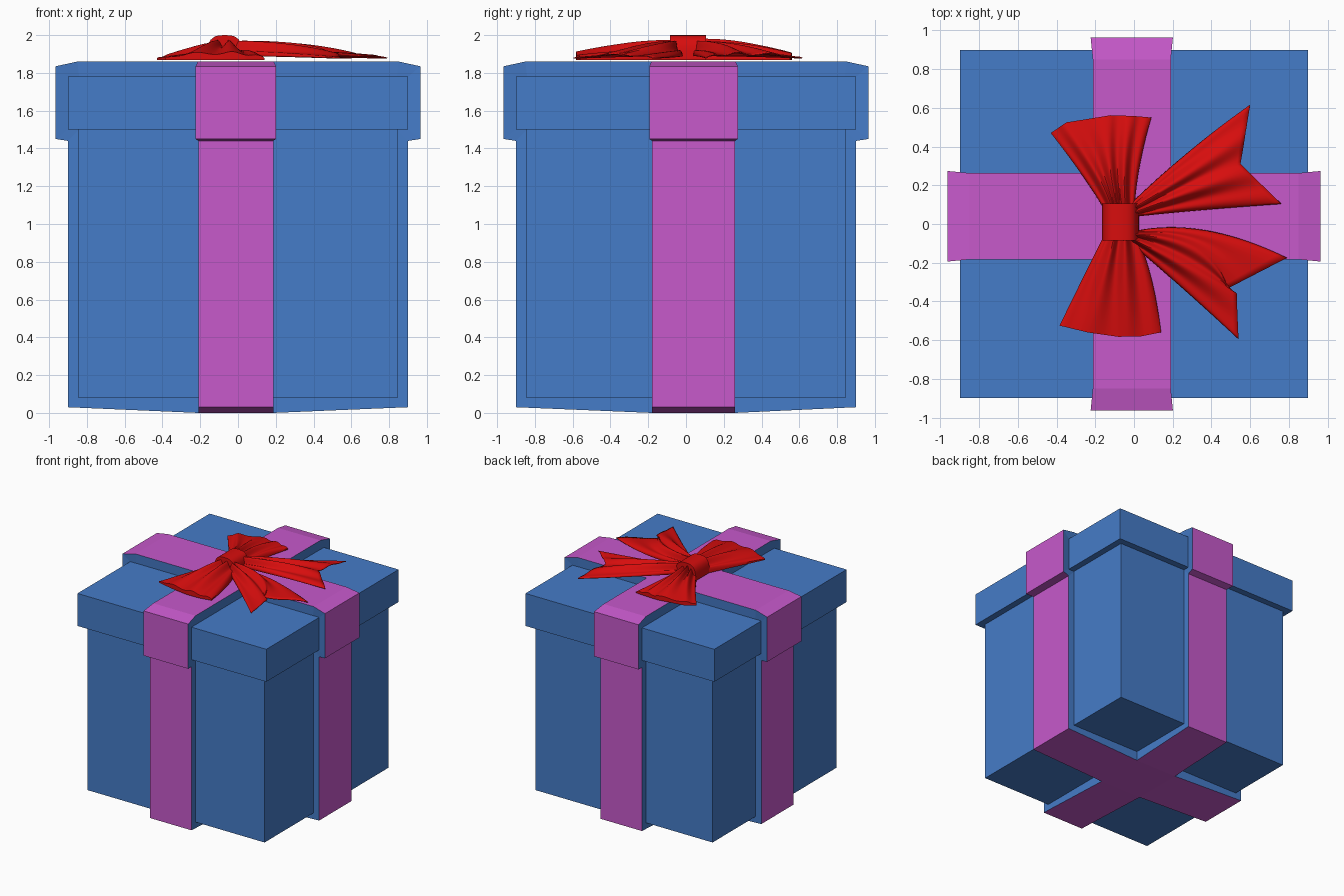
import bpy, bmesh, math
from mathutils import Vector

if "Cube" in bpy.data.objects:
    bpy.data.objects.remove(bpy.data.objects["Cube"])


def material(name, rgb):
    m = bpy.data.materials.new(name)
    m.diffuse_color = (*rgb, 1)
    m.use_nodes = True
    m.node_tree.nodes["Principled BSDF"].inputs["Base Color"].default_value = m.diffuse_color
    return m


BLUE = material("blue paper", (0.06, 0.20, 0.58))
PINK = material("pink ribbon", (0.57, 0.10, 0.60))
RED = material("red satin", (0.68, 0.004, 0.004))


def finish(name, bm, mats):
    bmesh.ops.recalc_face_normals(bm, faces=bm.faces)
    me = bpy.data.meshes.new(name)
    bm.to_mesh(me)
    bm.free()
    for m in mats:
        me.materials.append(m)
    ob = bpy.data.objects.new(name, me)
    bpy.context.collection.objects.link(ob)
    return ob


def box(name, half, z0, z1):
    bm = bmesh.new()
    bmesh.ops.create_cube(bm, size=1)
    for v in bm.verts:
        v.co = (v.co.x * 2 * half, v.co.y * 2 * half, z0 + (v.co.z + 0.5) * (z1 - z0))
    return finish(name, bm, [BLUE])


# Box and lid
box("box_body", 0.845, 0.08, 1.51)
box("box_lid", 0.9, 1.5, 1.78)


# Raised band around the box: pink outside, blue side walls
def band(name, along_y, flat, lo, hi):
    # outer (u, z), inner (u, z), extra width
    half = [((0.9, 0.03), (0.83, 0.09), 0), ((0.9, 1.44), (0.84, 1.50), 0),
            ((0.965, 1.45), (0.89, 1.51), 0.014), ((0.965, 1.835), (0.89, 1.77), 0.014),
            ((0.85, 1.86), (0.84, 1.77), 0.003)]
    ring = [((flat[1], 0), (flat[1], 0.09), 0)] + half
    ring += [((-o[0], o[1]), (-i[0], i[1]), w) for o, i, w in reversed(half)]
    ring += [((flat[0], 0), (flat[0], 0.09), 0)]
    bm = bmesh.new()

    def vert(p, w):
        return bm.verts.new((w, p[0], p[1]) if along_y else (p[0], w, p[1]))

    cols = [(vert(i, lo), vert(o, lo - w), vert(o, hi + w), vert(i, hi)) for o, i, w in ring]
    for k, a in enumerate(cols):
        b = cols[(k + 1) % len(cols)]
        for j in range(4):
            n = (j + 1) % 4
            f = bm.faces.new((a[j], a[n], b[n], b[j]))
            f.material_index = 0 if j == 1 else 1
    finish(name, bm, [PINK, BLUE])


band("ribbon_front_to_back", True, (-0.18, 0.26), -0.21, 0.187)
band("ribbon_side_to_side", False, (-0.21, 0.187), -0.18, 0.26)


# Bow pieces: a pleated fan swept through base, middle and end lines
def along(pts, s):
    x = s * (len(pts) - 1)
    i = min(int(x), len(pts) - 2)
    return Vector(pts[i]).lerp(Vector(pts[i + 1]), x - i)


def through(a, b, c, t):
    return a * (1 - t) * (1 - 2 * t) + b * 4 * t * (1 - t) + c * t * (2 * t - 1)


def fan(name, base, mid, end, height, pleats, closed):
    bm = bmesh.new()
    ns, nt, floor = 48, 20, 1.868
    top, low = [], []
    for r in range(nt + 1):
        t = r / nt
        h = through(*height, t)
        top.append([])
        low.append([])
        for c in range(ns + 1):
            s = c / ns
            p = through(along(base, s), along(mid, s), along(end, s), t)
            arch = math.sin(math.pi * s) ** 0.6 if 0 < c < ns else 0
            fold = 0.80 + 0.20 * math.cos(2 * math.pi * pleats * s + 1.2 * t)
            top[-1].append(bm.verts.new((p.x, p.y, floor + 0.006 + h * (0.15 + 0.85 * arch) * fold)))
            if closed:
                low[-1].append(bm.verts.new((p.x, p.y, floor)))
    for g in (top, low) if closed else (top,):
        for r in range(nt):
            for c in range(ns):
                bm.faces.new((g[r][c], g[r][c + 1], g[r + 1][c + 1], g[r + 1][c]))
    if closed:
        rim = ([(0, c) for c in range(ns)] + [(r, ns) for r in range(nt)]
               + [(nt, c) for c in range(ns, 0, -1)] + [(r, 0) for r in range(nt, 0, -1)])
        for (a, b), (c, d) in zip(rim, rim[1:] + rim[:1]):
            bm.faces.new((top[a][b], top[c][d], low[c][d], low[a][b]))
    ob = finish(name, bm, [RED])
    if not closed:
        m = ob.modifiers.new("thickness", 'SOLIDIFY')
        m.thickness = 0.006
        m.offset = 0
    return ob


bow = [
    fan("bow_loop_back", [(-0.14, 0.05), (0.0, 0.05)], [(-0.26, 0.24), (0.03, 0.30)],
        [(-0.43, 0.47), (-0.35, 0.525), (-0.12, 0.562), (0.0, 0.558), (0.09, 0.55)],
        (0.105, 0.095, 0.035), 4, True),
    fan("bow_loop_front", [(-0.14, -0.03), (0.0, -0.03)], [(-0.26, -0.27), (0.085, -0.26)],
        [(-0.385, -0.525), (-0.24, -0.56), (-0.08, -0.583), (0.04, -0.58), (0.14, -0.56)],
        (0.105, 0.095, 0.04), 3, True),
    fan("bow_tail_back", [(-0.04, 0.08), (0.0, 0.04)], [(0.27, 0.36), (0.36, 0.075)],
        [(0.6, 0.615), (0.55, 0.31), (0.76, 0.105)], (0.10, 0.082, 0.035), 3, False),
    fan("bow_tail_front", [(-0.04, -0.08), (0.0, -0.04)], [(0.24, -0.32), (0.37, -0.035)],
        [(0.54, -0.595), (0.53, -0.36), (0.48, -0.335), (0.79, -0.175)], (0.10, 0.082, 0.03), 3, False),
]

# Knot: arched band, slightly flared at the ends
bm = bmesh.new()
rows = []
n = 16
for k in range(n + 1):
    a = math.pi * k / n
    x = -0.07 - 0.095 * math.copysign(abs(math.cos(a)) ** 0.7, math.cos(a))
    z = 1.868 + 0.132 * math.sin(a) ** 0.6 if 0 < k < n else 1.868
    rows.append([bm.verts.new((x, y, z)) for y in (-0.085, -0.04, 0.06, 0.105)])
for a, b in zip(rows, rows[1:]):
    for j in range(3):
        bm.faces.new((a[j], a[j + 1], b[j + 1], b[j]))
for j in (0, 3):
    bm.faces.new([r[j] for r in rows])
bm.faces.new(rows[0] + rows[-1][::-1])
bow.append(finish("bow_knot", bm, [RED]))

# Smooth shading on the cloth
bpy.ops.object.select_all(action='DESELECT')
for ob in bow:
    ob.select_set(True)
bpy.context.view_layer.objects.active = bow[0]
bpy.ops.object.shade_smooth_by_angle(angle=math.radians(40))
